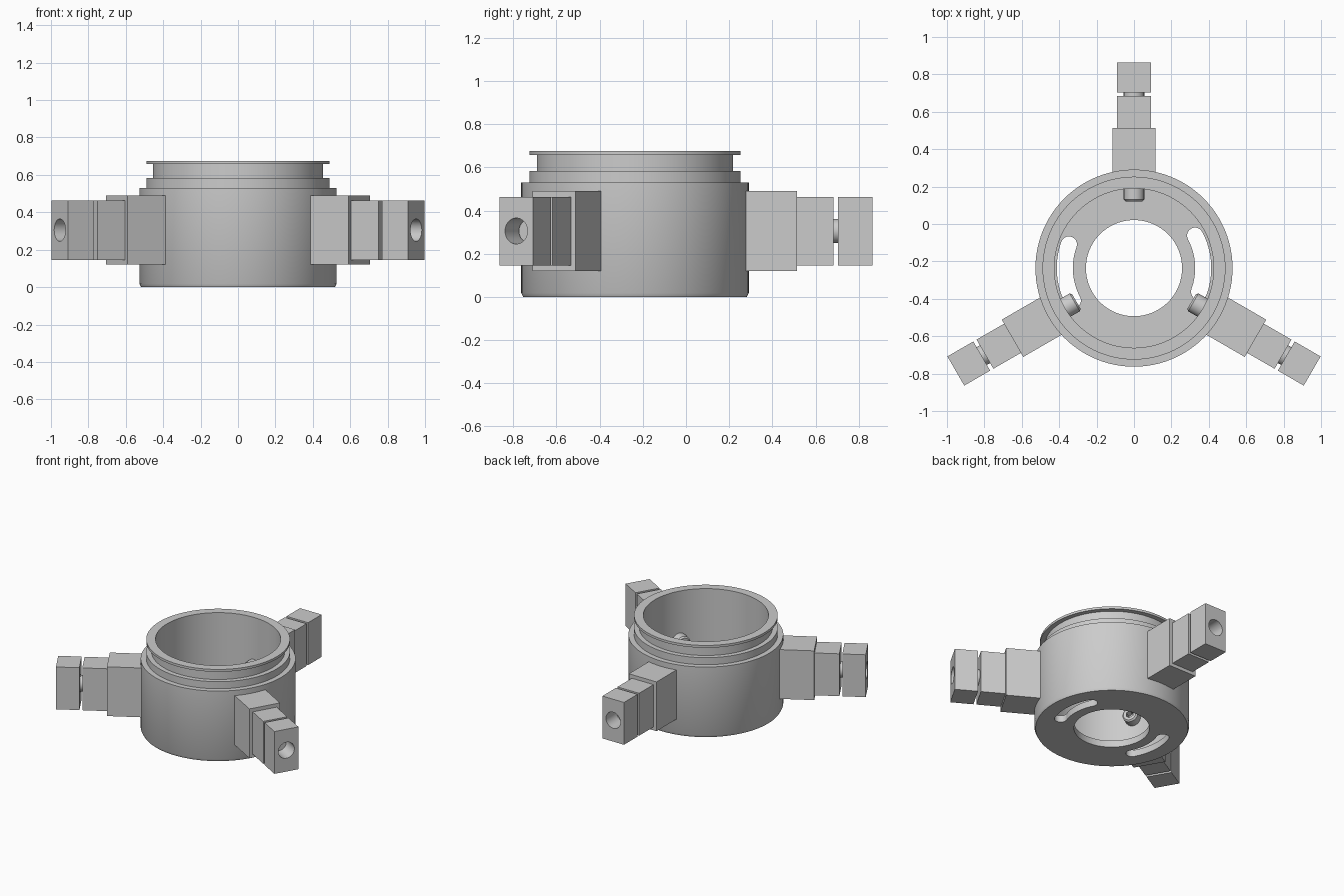
import bpy, bmesh, math
from mathutils import Matrix, Vector

if "Cube" in bpy.data.objects:
    bpy.data.objects.remove(bpy.data.objects["Cube"])

CY = -0.236          # ring axis y
AZ = 0.305           # arm axis height
SEG = 96


def make(name, bm):
    bmesh.ops.recalc_face_normals(bm, faces=bm.faces)
    me = bpy.data.meshes.new(name)
    bm.to_mesh(me)
    bm.free()
    ob = bpy.data.objects.new(name, me)
    bpy.context.collection.objects.link(ob)
    return ob


def lathe(name, profile, seg=SEG):
    """Closed (r, z) profile spun around z; r = 0 points are welded."""
    bm = bmesh.new()
    vs = [bm.verts.new((r, 0, z)) for r, z in profile]
    es = [bm.edges.new((vs[i], vs[(i + 1) % len(vs)])) for i in range(len(vs))
          if profile[i][0] + profile[(i + 1) % len(vs)][0] > 0]
    bmesh.ops.spin(bm, geom=vs + es, axis=(0, 0, 1), cent=(0, 0, 0),
                   angle=2 * math.pi, steps=seg, use_duplicate=False)
    bmesh.ops.remove_doubles(bm, verts=bm.verts, dist=1e-5)
    return make(name, bm)


def box(name, hw, r0, r1, z0, z1):
    bm = bmesh.new()
    bmesh.ops.create_cube(bm, size=1)
    for v in bm.verts:
        v.co = Vector((v.co.x * 2 * hw, (r0 + r1) / 2 + v.co.y * (r1 - r0),
                       (z0 + z1) / 2 + v.co.z * (z1 - z0)))
    return make(name, bm)


def cyl(name, r, start, end, seg=40):
    """Capped cylinder between two points."""
    a, b = Vector(start), Vector(end)
    bm = bmesh.new()
    bmesh.ops.create_cone(bm, cap_ends=True, segments=seg, radius1=r, radius2=r,
                          depth=(b - a).length)
    rot = (b - a).to_track_quat('Z', 'Y').to_matrix().to_4x4()
    bm.transform(Matrix.Translation((a + b) / 2) @ rot)
    return make(name, bm)


def cut(ob, *cutters):
    for c in cutters:
        m = ob.modifiers.new("cut", 'BOOLEAN')
        m.operation, m.solver, m.object = 'DIFFERENCE', 'EXACT', c
    bpy.context.view_layer.update()
    dg = bpy.context.evaluated_depsgraph_get()
    me = bpy.data.meshes.new_from_object(ob.evaluated_get(dg))
    ob.modifiers.clear()
    ob.data = me
    for c in cutters:
        bpy.data.objects.remove(c)


def slot(a0, a1, r=0.37, w=0.043):
    """Arc-shaped slot cutter with round ends."""
    pts, n = [], 16
    for i in range(n + 1):
        t = a0 + (a1 - a0) * i / n
        pts.append(((r + w) * math.cos(t), (r + w) * math.sin(t)))
    for c, sgn in ((a1, 1), (a0, -1)):
        if sgn < 0:
            for i in range(n + 1):
                t = a1 + (a0 - a1) * i / n
                pts.append(((r - w) * math.cos(t), (r - w) * math.sin(t)))
        for i in range(1, 10):
            p = c + math.pi * i / 10 + (0 if sgn > 0 else math.pi)
            pts.append((r * math.cos(c) + w * math.cos(p),
                        r * math.sin(c) + w * math.sin(p)))
    bm = bmesh.new()
    f = bm.faces.new([bm.verts.new((x, y, -0.05)) for x, y in pts])
    ext = bmesh.ops.extrude_face_region(bm, geom=[f])
    bmesh.ops.translate(bm, vec=(0, 0, 0.2),
                        verts=[g for g in ext['geom'] if isinstance(g, bmesh.types.BMVert)])
    return make("slot_cutter", bm)


# Cup-shaped ring body with stepped, grooved rim
ring = lathe("ring_body", [
    (0.257, 0), (0.518, 0), (0.527, 0.018), (0.527, 0.53), (0.489, 0.53),
    (0.489, 0.583), (0.454, 0.583), (0.454, 0.657), (0.489, 0.657),
    (0.489, 0.675), (0.426, 0.675), (0.426, 0.05), (0.257, 0.05)])
s0, s1 = math.radians(-20), math.radians(28)
bores = []
cut(ring, slot(s0, s1), slot(s0 + math.pi, s1 + math.pi))

# One arm pointing along +y from the ring axis
base = box("arm_base", 0.115, 0.47, 0.75, 0.12, 0.49)
mid = box("arm_middle", 0.09, 0.74, 0.92, 0.145, 0.463)
tip = box("arm_tip", 0.09, 0.94, 1.10, 0.145, 0.463)
cut(mid, cyl("c", 0.014, (0, 0.835, 0.1), (0, 0.835, 0.24), 24))
cut(tip, cyl("c", 0.06, (0, 0.9, AZ), (0, 1.2, AZ)),
    cyl("c", 0.014, (0, 1.02, 0.1), (0, 1.02, 0.28), 24))

# Clamp screw with chamfered inner end and hex socket
screw = lathe("clamp_screw", [(0, 0.356), (0.045, 0.356), (0.055, 0.366),
                              (0.055, 0.98), (0, 0.98)], 40)
screw.data.transform(Matrix.Translation((0, 0, AZ)) @ Matrix.Rotation(-math.pi / 2, 4, 'X'))
cut(screw, cyl("c", 0.028, (0, 0.3, AZ), (0, 0.41, AZ), 6))

parts = [ring]
for ob in (base, mid, tip, screw):
    for k in range(3):
        o = ob if k == 0 else bpy.data.objects.new(f"{ob.name}_{k + 1}", ob.data)
        if k:
            bpy.context.collection.objects.link(o)
        o.rotation_euler.z = k * 2 * math.pi / 3
        parts.append(o)

# Place everything on the ring axis and keep hard edges sharp
for o in parts:
    o.location.y = CY
bpy.ops.object.select_all(action='DESELECT')
for o in (ring, base, mid, tip, screw):
    o.select_set(True)
bpy.context.view_layer.objects.active = ring
bpy.ops.object.shade_smooth_by_angle(angle=math.radians(30))
